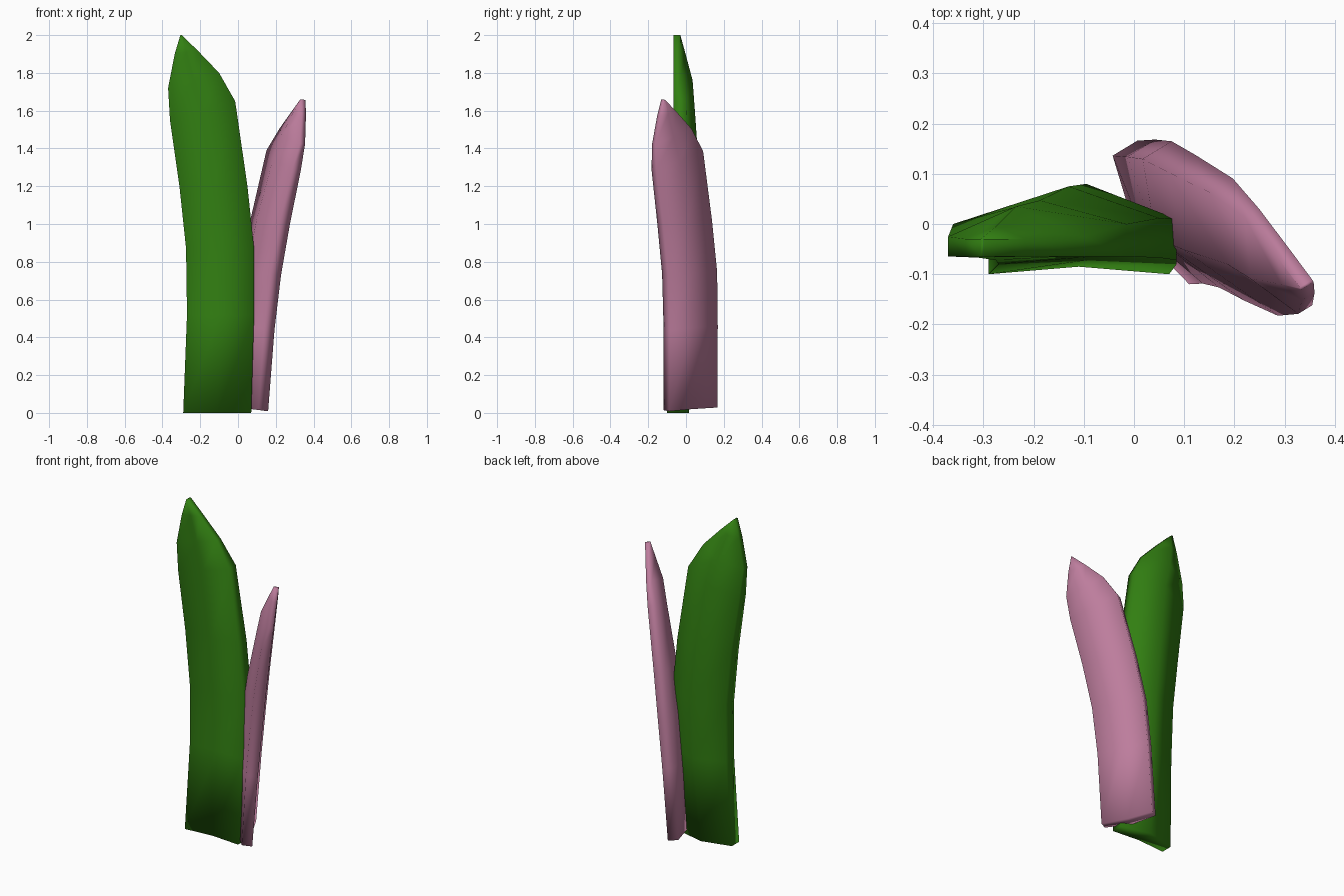
import bpy, bmesh, math
from mathutils import Matrix, Vector

if "Cube" in bpy.data.objects:
    bpy.data.objects.remove(bpy.data.objects["Cube"])


def material(name, rgb):
    m = bpy.data.materials.new(name)
    m.diffuse_color = (*rgb, 1)
    m.use_nodes = True
    m.node_tree.nodes["Principled BSDF"].inputs["Base Color"].default_value = m.diffuse_color
    return m


# blade stations: left x, left z, right x, right z, front edge y, front middle y, back edge y, back ridge y
STATIONS = [
    (-.29, 0, .07, 0, -.10, -.085, -.03, .015),
    (-.27, .52, .085, .52, -.08, -.072, .0, .06),
    (-.275, .87, .085, .87, -.072, -.066, .01, .08),
    (-.31, 1.2, .05, 1.2, -.067, -.064, .012, .075),
    (-.36, 1.55, -.015, 1.65, -.065, -.064, .0, .047),
    (-.37, 1.72, -.10, 1.80, -.065, -.064, -.025, .035),
    (-.335, 1.9, -.215, 1.92, -.065, -.065, -.03, -.005),
    (-.305, 2.0, -.298, 2.0, -.065, -.065, -.03, -.03),
]


def leaf(name, mat, matrix):
    """Loft a flat-fronted, ridged-back blade and place it."""
    bm = bmesh.new()
    rings = []
    for lx, lz, rx, rz, fe, fm, be, br in STATIONS:
        mx, mz = (lx + rx) / 2, (lz + rz) / 2
        pts = [(lx, fe, lz), (mx, fm, mz), (rx, fe, rz),
               (rx, be, rz), (mx, br, mz), (lx, be, lz)]
        rings.append([bm.verts.new(p) for p in pts])
    for a, b in zip(rings, rings[1:]):
        for i in range(6):
            j = (i + 1) % 6
            bm.faces.new((a[i], a[j], b[j], b[i]))
    # caps split along the middle
    for r in (rings[0], rings[-1]):
        bm.faces.new((r[0], r[1], r[4], r[5]))
        bm.faces.new((r[1], r[2], r[3], r[4]))
    bmesh.ops.recalc_face_normals(bm, faces=bm.faces)
    for f in bm.faces:
        f.smooth = True
    bm.transform(matrix)
    me = bpy.data.meshes.new(name)
    bm.to_mesh(me)
    bm.free()
    me.materials.append(mat)
    ob = bpy.data.objects.new(name, me)
    bpy.context.collection.objects.link(ob)
    return ob


# tall green leaf, upright
leaf("green_leaf", material("leaf green", (.032, .215, .006)), Matrix())

# smaller pink leaf: same blade turned, tilted outward, set on its rear bottom corner
turn = (Matrix.Rotation(math.radians(7.5), 4, 'Y')
        @ Matrix.Rotation(math.radians(121), 4, 'Z') @ Matrix.Scale(.83, 4))
shift = Vector((.11, -.12, .015)) - turn @ Vector((-.29, -.03, 0))
leaf("pink_leaf", material("dusty pink", (.51, .205, .337)), Matrix.Translation(shift) @ turn)
